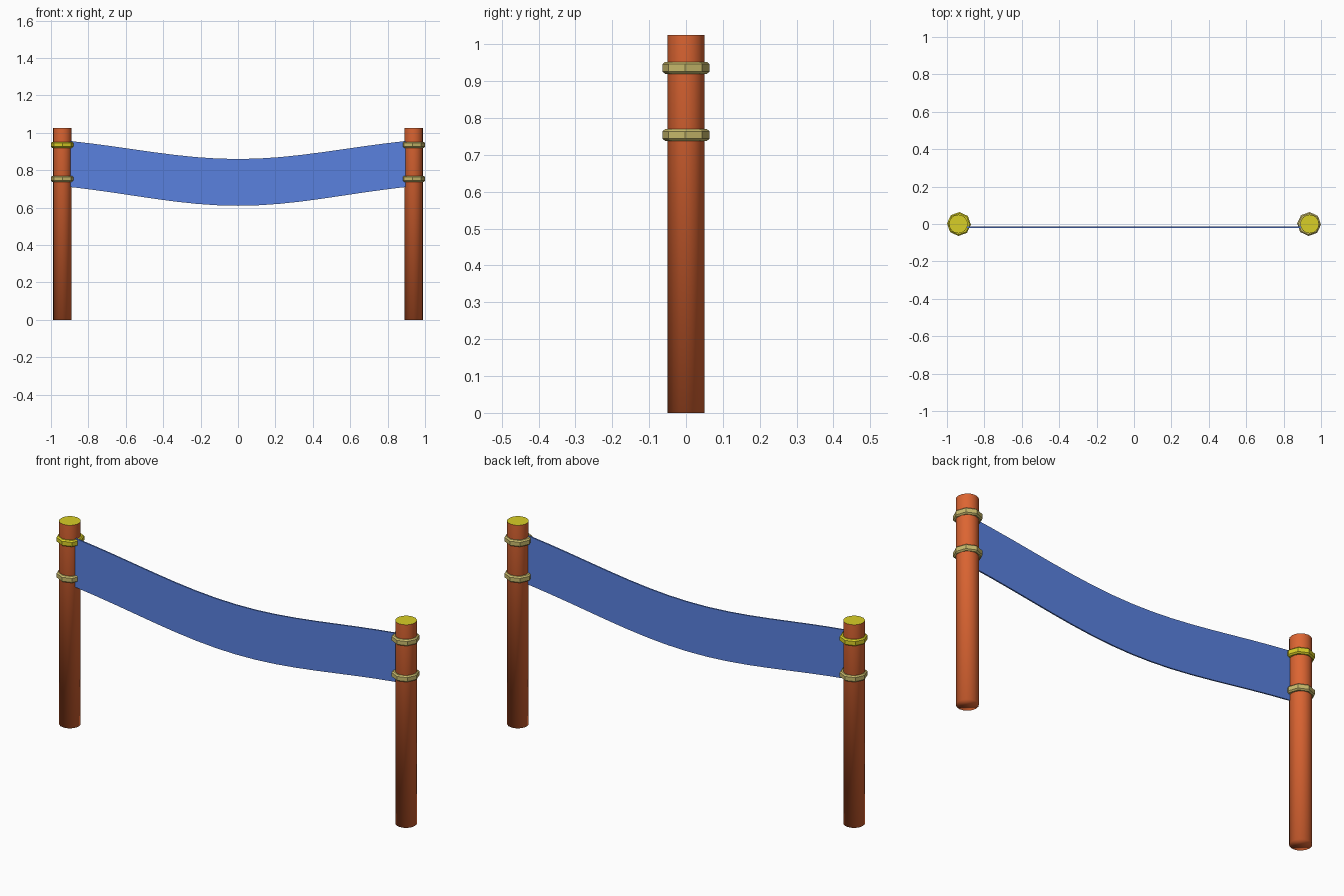
import bpy, bmesh, math

cube = bpy.data.objects.get("Cube")
if cube:
    bpy.data.objects.remove(cube, do_unlink=True)


def material(name, rgb):
    mat = bpy.data.materials.new(name)
    mat.use_nodes = True
    mat.diffuse_color = (*rgb, 1)
    mat.node_tree.nodes["Principled BSDF"].inputs["Base Color"].default_value = (*rgb, 1)
    return mat


WOOD = material("warm wood", (0.72, 0.13, 0.032))
YELLOW = material("bright yellow", (0.69, 0.62, 0.02))
ROPE = material("pale rope", (0.58, 0.49, 0.15))
CLOTH = material("blue cloth", (0.10, 0.22, 0.74))


def finish(bm, name, mats, location=(0, 0, 0)):
    bmesh.ops.recalc_face_normals(bm, faces=bm.faces)
    mesh = bpy.data.meshes.new(name)
    bm.to_mesh(mesh)
    bm.free()
    for mat in mats:
        mesh.materials.append(mat)
    obj = bpy.data.objects.new(name, mesh)
    obj.location = location
    bpy.context.collection.objects.link(obj)
    return obj


def post(name, x, height=1.025, radius=0.05):
    # Smooth round post with a rounded-looking foot and a crisp yellow top
    bm = bmesh.new()
    bmesh.ops.create_cone(bm, cap_ends=True, segments=16, radius1=radius,
                          radius2=radius, depth=height)
    bm.normal_update()
    for face in bm.faces:
        top = face.normal.z > 0.9
        face.smooth = not top
        face.material_index = int(top)
        if top:
            for edge in face.edges:
                edge.smooth = False
    finish(bm, name, [WOOD, YELLOW], (x, 0, height / 2))


def ring(name, x, z, mat):
    # Eight-sided chamfered band wrapped around a post
    profile = [(0.045, -0.016), (0.057, -0.016), (0.064, -0.010),
               (0.064, 0.010), (0.057, 0.016), (0.045, 0.016)]
    sides = 8
    bm = bmesh.new()
    loops = []
    for i in range(sides):
        a = math.tau * i / sides - math.radians(3)
        loops.append([bm.verts.new((r * math.cos(a), r * math.sin(a), h))
                      for r, h in profile])
    n = len(profile)
    for i in range(sides):
        p, q = loops[i], loops[(i + 1) % sides]
        for j in range(n):
            k = (j + 1) % n
            bm.faces.new((p[j], q[j], q[k], p[k]))
    finish(bm, name, [mat], (x, 0, z))


def banner(half=0.895, segments=16, y=-0.018, thick=0.007):
    # Thin cloth sagging between the posts
    bm = bmesh.new()
    columns = []
    for i in range(segments + 1):
        t = 2 * i / segments - 1
        rise = 0.5 * t * t + 0.25 * (1 - math.cos(math.pi * t))
        low, high = 0.61 + 0.1 * rise, 0.86 + 0.096 * rise
        columns.append([bm.verts.new((t * half, y + dy, z)) for dy, z in
                        ((-thick / 2, low), (thick / 2, low),
                         (thick / 2, high), (-thick / 2, high))])
    for a, b in zip(columns, columns[1:]):
        for j in range(4):
            k = (j + 1) % 4
            bm.faces.new((a[j], b[j], b[k], a[k]))
    bm.faces.new(columns[0])
    bm.faces.new(columns[-1])
    finish(bm, "cloth_banner", [CLOTH])


for side, sign in (("left", 1), ("right", -1)):
    post(side + "_post", sign * 0.939)
    upper = YELLOW if side == "right" else ROPE
    ring(side + "_upper_ring", sign * 0.936, 0.936, upper)
    ring(side + "_lower_ring", sign * 0.936, 0.754, ROPE)
banner()
